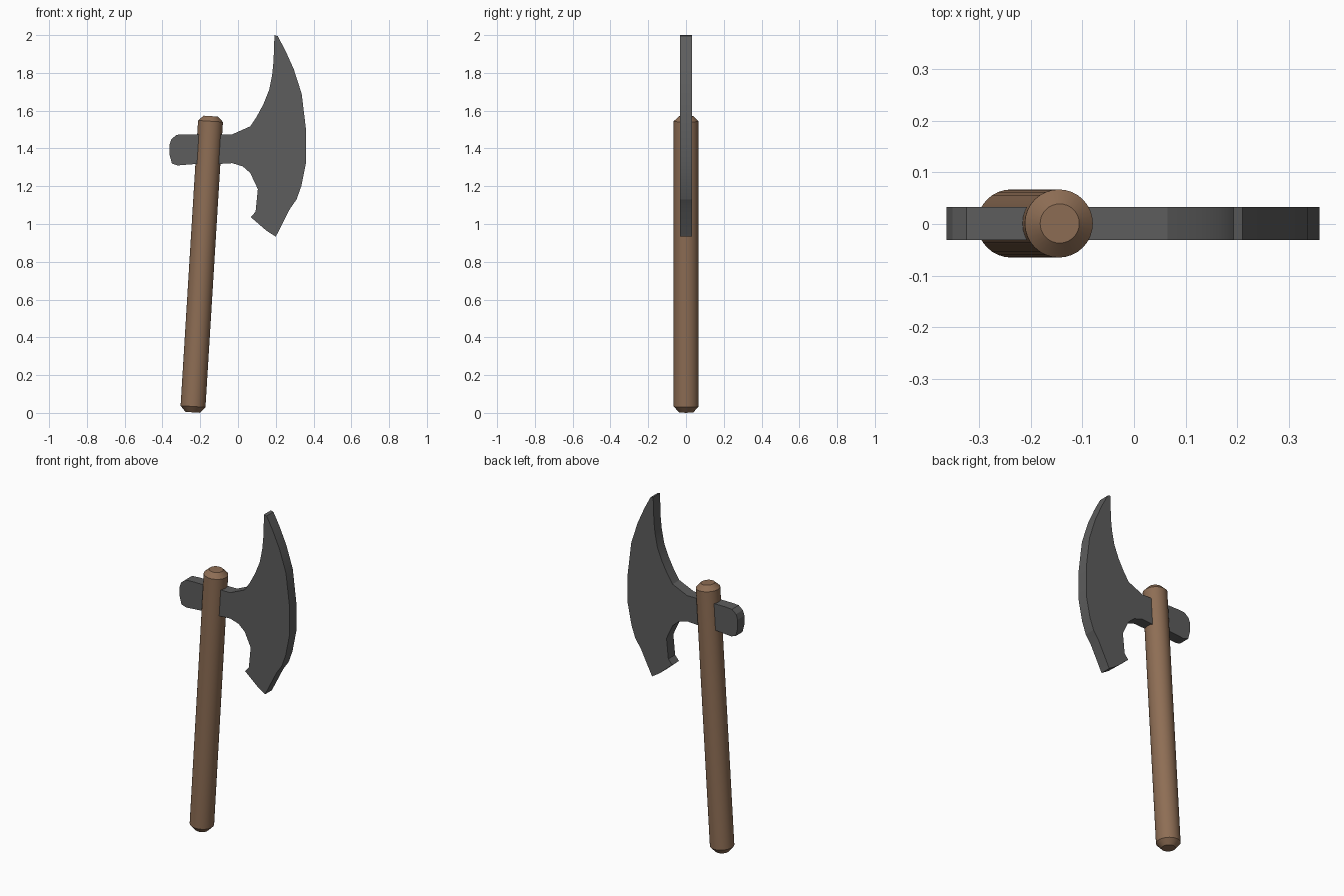
import bpy, bmesh, math
from mathutils import Vector

if "Cube" in bpy.data.objects:
    bpy.data.objects.remove(bpy.data.objects["Cube"])


def material(name, color):
    m = bpy.data.materials.new(name)
    m.diffuse_color = color
    m.use_nodes = True
    m.node_tree.nodes["Principled BSDF"].inputs["Base Color"].default_value = m.diffuse_color
    return m


def finish(name, bm, mat, angle):
    bmesh.ops.recalc_face_normals(bm, faces=bm.faces)
    me = bpy.data.meshes.new(name)
    bm.to_mesh(me)
    bm.free()
    ob = bpy.data.objects.new(name, me)
    bpy.context.collection.objects.link(ob)
    me.materials.append(mat)
    bpy.ops.object.select_all(action='DESELECT')
    ob.select_set(True)
    bpy.context.view_layer.objects.active = ob
    bpy.ops.object.shade_smooth_by_angle(angle=math.radians(angle))
    return ob


wood = material("wood", (0.27, 0.155, 0.09, 1))
iron = material("iron", (0.11, 0.11, 0.11, 1))

# Axe head: one flat outline (x, z), clockwise from the upper tip
outline = [
    (.193, 2.0), (.21, 1.995), (.25, 1.92), (.295, 1.82), (.337, 1.69),
    (.36, 1.50), (.36, 1.325), (.335, 1.20), (.31, 1.13), (.275, 1.08),
    (.2, .933), (.15, .965), (.068, 1.036), (.093, 1.065), (.105, 1.185),
    (.065, 1.27), (.025, 1.305), (-.03, 1.322), (-.10, 1.318), (-.22, 1.318),
    (-.32, 1.31), (-.35, 1.32), (-.363, 1.37), (-.363, 1.42), (-.352, 1.45),
    (-.325, 1.472), (-.28, 1.475), (-.03, 1.475), (.065, 1.517),
    (.10, 1.57), (.135, 1.635), (.165, 1.71), (.181, 1.79), (.188, 1.86)]
bm = bmesh.new()
face = bm.faces.new([bm.verts.new((x, -.031, z)) for x, z in outline])
ext = bmesh.ops.extrude_face_region(bm, geom=[face])
bmesh.ops.translate(bm, vec=(0, .064, 0),
                    verts=[v for v in ext['geom'] if isinstance(v, bmesh.types.BMVert)])
finish("axe_head", bm, iron, 15)

# Handle: round shaft with chamfered ends, leaning slightly to the right
start, end = Vector((-.24, .001, .003)), Vector((-.144, .001, 1.571))
axis = (end - start).normalized()
length = (end - start).length
side, depth = Vector((axis.z, 0, -axis.x)), Vector((0, 1, 0))
sides = 32
bm = bmesh.new()
rings = []
for along, r in [(0, .038), (.031, .066), (length - .027, .066), (length, .038)]:
    rings.append([bm.verts.new(start + axis * along + r * (
        side * math.cos(2 * math.pi * i / sides) + depth * math.sin(2 * math.pi * i / sides)))
        for i in range(sides)])
for a, b in zip(rings, rings[1:]):
    for i in range(sides):
        j = (i + 1) % sides
        bm.faces.new((a[i], a[j], b[j], b[i]))
bm.faces.new(rings[0])
bm.faces.new(rings[-1])
finish("handle", bm, wood, 25)
